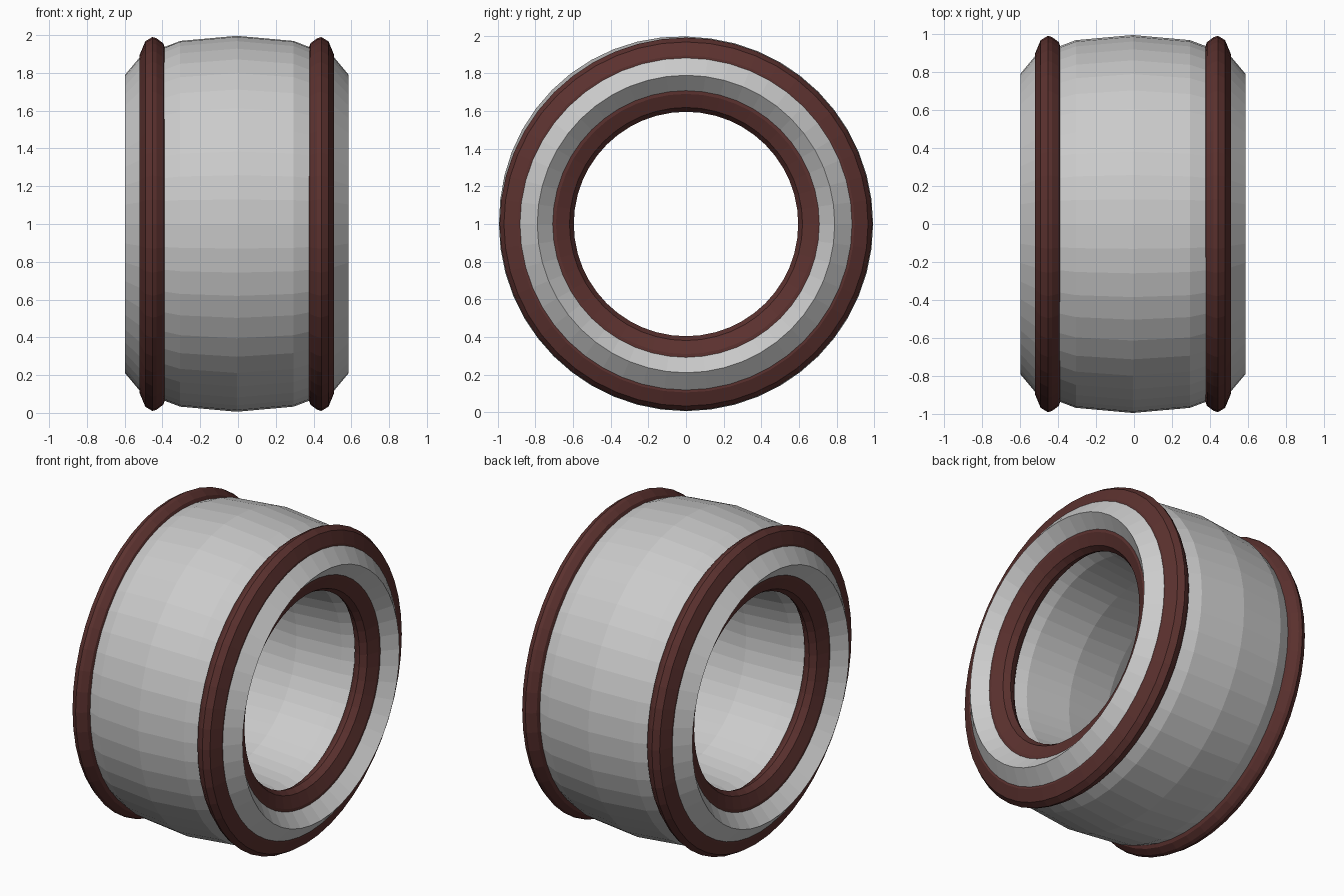
import bpy, math

if "Cube" in bpy.data.objects:
    bpy.data.objects.remove(bpy.data.objects["Cube"])

SEG = 48
MID = 0.793      # radius of the middle of the ring wall
SHIFT = -0.006   # small sideways offset of the body


def lathe(name, loop, mat=None, bump=0.0):
    """Revolve a closed (x, radius) loop around the x axis at z = 1."""
    n = len(loop)
    verts, faces = [], []
    for s in range(SEG):
        a = 2 * math.pi * s / SEG
        for x, r in loop:
            # slight swelling on the upper front of the outer surface
            d = math.degrees(a) - 130
            if r > 0.95 and abs(d) < 45:
                r += bump * math.cos(math.radians(d * 2))
            verts.append((x + SHIFT, r * math.cos(a), 1 + r * math.sin(a)))
        t = (s + 1) % SEG
        for i in range(n):
            j = (i + 1) % n
            faces.append((s * n + i, s * n + j, t * n + j, t * n + i))
    me = bpy.data.meshes.new(name)
    me.from_pydata(verts, [], faces)
    me.update()
    ob = bpy.data.objects.new(name, me)
    bpy.context.collection.objects.link(ob)
    if mat:
        me.materials.append(mat)
    return ob


def closed(outer):
    """Outer profile plus its reflection about the wall's middle radius."""
    return outer + [(x, 2 * MID - r) for x, r in reversed(outer)]


# thick barrel-shaped body
half = [(0.3, 0.967), (0.51, 0.888)]
outer = [(-x, r) for x, r in reversed(half)] + [(0, 0.994)] + half
inner = [(x, 2 * MID - r + 0.005) for x, r in reversed(outer)]
lathe("ring_body", outer + [(0.592, 0.79)] + inner + [(-0.592, 0.79)], bump=0.013)

# raised bands wrapping the wall near both ends
brown = bpy.data.materials.new("dark_brown")
brown.diffuse_color = (0.105, 0.031, 0.028, 1)
brown.use_nodes = True
brown.node_tree.nodes["Principled BSDF"].inputs["Base Color"].default_value = brown.diffuse_color
band = [(0.38, 0.93), (0.39, 0.957), (0.425, 0.983), (0.447, 0.99),
        (0.485, 0.967), (0.515, 0.895)]
for side, sign in (("left", -1), ("right", 1)):
    pts = band if sign > 0 else [(-x, r) for x, r in reversed(band)]
    lathe(side + "_band", closed(pts), brown)
